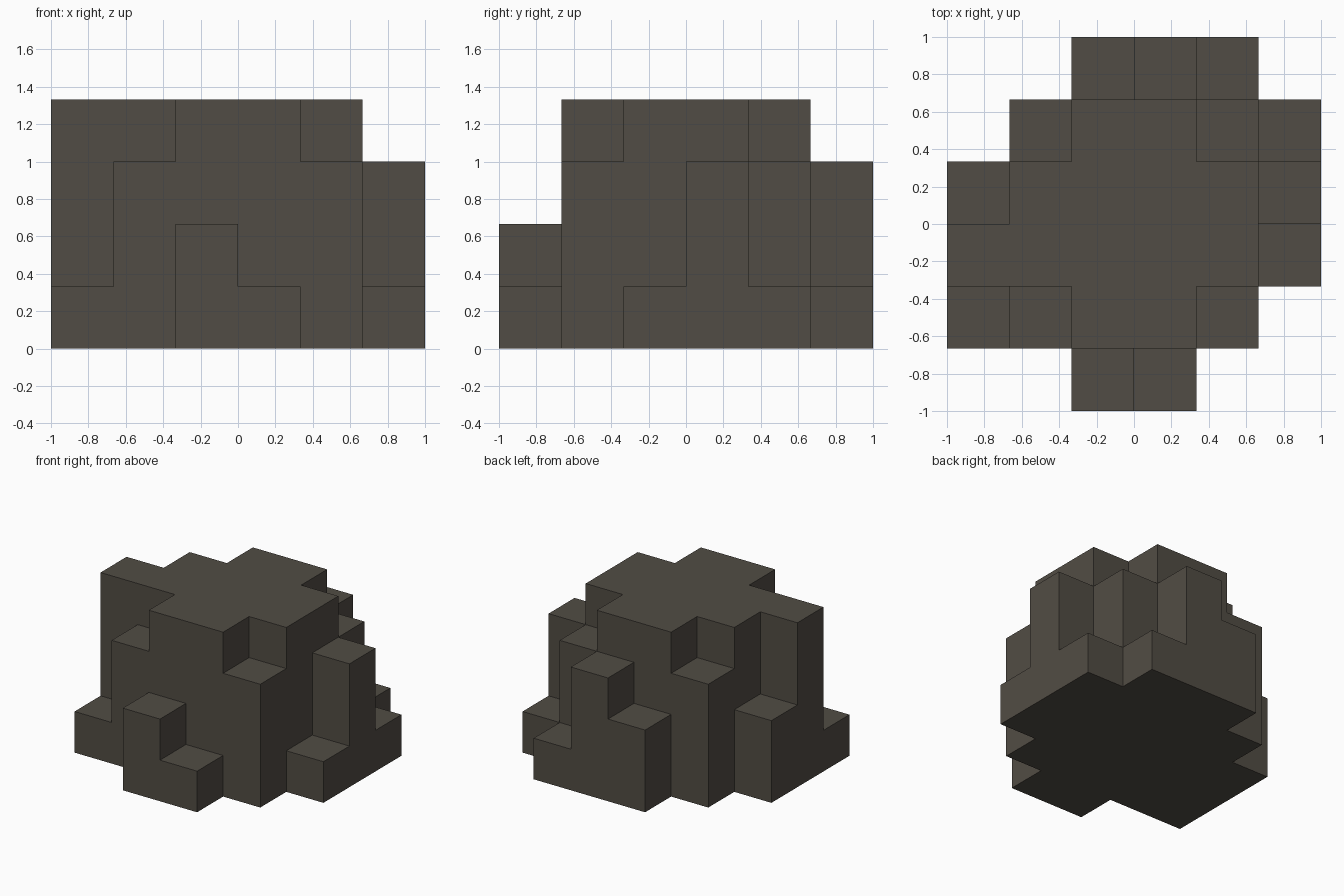
import bpy
import bmesh
import math

cube = bpy.data.objects.get("Cube")
if cube:
    bpy.data.objects.remove(cube, do_unlink=True)

STEP = 1 / 3  # edge of one block

# Height of each column in blocks: rows run front to back, entries along +x
HEIGHTS = [
    (0, 0, 2, 1, 0, 0),
    (1, 3, 4, 4, 3, 0),
    (4, 4, 4, 4, 4, 1),
    (2, 4, 4, 4, 4, 3),
    (0, 3, 4, 4, 3, 1),
    (0, 0, 2, 3, 1, 0),
]


def height(i, j):
    return HEIGHTS[j][i] if 0 <= i < 6 and 0 <= j < 6 else 0


def add_face(bm, corners):
    bm.faces.new([bm.verts.new((x * STEP - 1, y * STEP - 1, z * STEP))
                  for x, y, z in corners])


def make_material(name, rgb):
    mat = bpy.data.materials.new(name)
    mat.use_nodes = True
    mat.diffuse_color = (*rgb, 1)
    mat.node_tree.nodes["Principled BSDF"].inputs["Base Color"].default_value = (*rgb, 1)
    return mat


bm = bmesh.new()
for j in range(6):
    for i in range(6):
        h = height(i, j)
        if not h:
            continue
        # Top and underside of the column
        ring = [(i, j), (i + 1, j), (i + 1, j + 1), (i, j + 1)]
        add_face(bm, [(x, y, h) for x, y in ring])
        add_face(bm, [(x, y, 0) for x, y in reversed(ring)])
        # Walls only where the neighbouring column is lower
        for k, (di, dj) in enumerate([(0, -1), (1, 0), (0, 1), (-1, 0)]):
            a, b = ring[k], ring[(k + 1) % 4]
            for z in range(height(i + di, j + dj), h):
                add_face(bm, [(*a, z), (*b, z), (*b, z + 1), (*a, z + 1)])

# Weld the blocks into one shell and merge its flat areas
bmesh.ops.remove_doubles(bm, verts=bm.verts[:], dist=0.001)
bmesh.ops.dissolve_limit(bm, angle_limit=math.radians(1),
                         verts=bm.verts[:], edges=bm.edges[:])

mesh = bpy.data.meshes.new("stepped_rock")
bm.to_mesh(mesh)
bm.free()
mesh.materials.append(make_material("dark stone", (0.083, 0.073, 0.058)))
rock = bpy.data.objects.new("stepped_rock", mesh)
bpy.context.collection.objects.link(rock)
